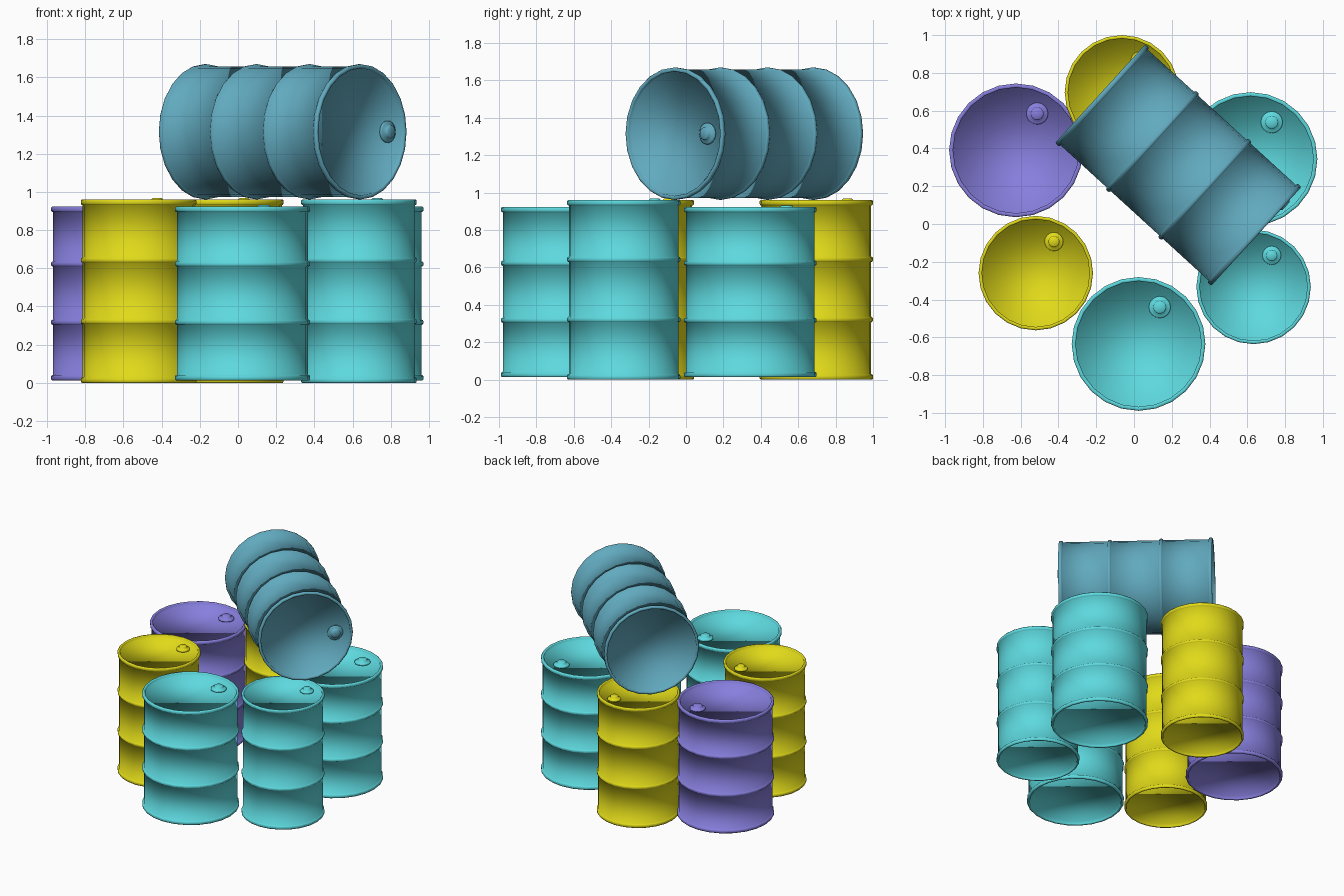
import bpy, bmesh, math
from mathutils import Matrix, Vector

if "Cube" in bpy.data.objects:
    bpy.data.objects.remove(bpy.data.objects["Cube"])

SIDES = 24


def material(name, rgb):
    m = bpy.data.materials.new(name)
    m.diffuse_color = (*rgb, 1)
    m.use_nodes = True
    m.node_tree.nodes["Principled BSDF"].inputs["Base Color"].default_value = m.diffuse_color
    return m


CYAN = material("cyan_paint", (0.11, 0.69, 0.73))
YELLOW = material("yellow_paint", (0.75, 0.70, 0.01))
PURPLE = material("purple_paint", (0.24, 0.21, 0.72))
BLUE = material("blue_paint", (0.12, 0.40, 0.52))


def lathe(name, profile, mat, matrix, sides=SIDES):
    """Revolve (radius, height) points around z; both ends are closed."""
    bm = bmesh.new()
    rings = []
    for r, z in profile:
        rings.append([bm.verts.new((r * math.cos(2 * math.pi * i / sides),
                                    r * math.sin(2 * math.pi * i / sides), z))
                      for i in range(sides)])
    for low, high in zip(rings, rings[1:]):
        for i in range(sides):
            j = (i + 1) % sides
            bm.faces.new((low[i], low[j], high[j], high[i]))
    bm.faces.new(rings[0][::-1])
    bm.faces.new(rings[-1])
    for f in bm.faces:
        f.smooth = True
    for e in bm.edges:
        e.smooth = e.calc_face_angle(0) < math.radians(50)
    mesh = bpy.data.meshes.new(name)
    bm.to_mesh(mesh)
    bm.free()
    mesh.materials.append(mat)
    ob = bpy.data.objects.new(name, mesh)
    ob.matrix_world = matrix
    bpy.context.collection.objects.link(ob)
    return ob


def barrel(name, radius, height, mat, matrix):
    body, inner, recess = radius * 0.968, radius * 0.94, 0.025

    # rolled rim, listed from the lid outwards, as (radius, depth from the end)
    rim = [(inner, recess), (inner, 0.004), (inner + 0.004, 0), (radius - 0.005, 0),
           (radius, 0.006), (radius, 0.022), (radius - 0.004, 0.027), (body, 0.03)]
    profile = list(rim)
    # two rolling hoops
    for t in (0.335, 0.67):
        z = t * height
        profile += [(body, z - 0.015), (radius - 0.003, z - 0.011), (radius, z - 0.006),
                    (radius, z + 0.006), (radius - 0.003, z + 0.011), (body, z + 0.015)]
    profile += [(r, height - d) for r, d in reversed(rim)]
    lathe(name, profile, mat, matrix)

    # bung with flange and raised cap on the lid
    s = radius / 0.354
    bung = [(0.058, 0), (0.058, 0.008), (0.051, 0.014), (0.036, 0.014),
            (0.034, 0.028), (0.028, 0.033)]
    a = math.radians(60)
    offset = Vector((math.cos(a), math.sin(a), 0)) * 0.635 * radius
    offset.z = height - recess
    lathe(name + "_bung", [(r * s, z) for r, z in bung], mat,
          matrix @ Matrix.Translation(offset), 16)


# ring of standing barrels
BIG, SMALL = (0.354, 0.91, 0.013), (0.303, 0.96, 0.0)
for name, x, y, size, mat in (
        ("left_back_barrel", -0.625, 0.39, BIG, PURPLE),
        ("left_front_barrel", -0.52, -0.26, SMALL, YELLOW),
        ("front_barrel", 0.024, -0.635, BIG, CYAN),
        ("right_front_barrel", 0.633, -0.333, SMALL, CYAN),
        ("right_back_barrel", 0.617, 0.344, BIG, CYAN),
        ("back_barrel", -0.064, 0.697, SMALL, YELLOW)):
    r, h, z = size
    barrel(name, r, h, mat, Matrix.Translation((x, y, z)))

# barrel lying on top, lid end towards the front right
axis = Vector((0.738, -0.674, 0)).normalized()
side = Vector((-axis.y, axis.x, 0))
turn = Matrix((side, axis.cross(side), axis)).transposed().to_4x4()
turn = turn @ Matrix.Rotation(math.radians(-60), 4, 'Z')
length = 1.12
start = Vector((0.234, 0.312, 1.315)) - axis * length / 2
barrel("lying_barrel", 0.354, length, BLUE, Matrix.Translation(start) @ turn)
